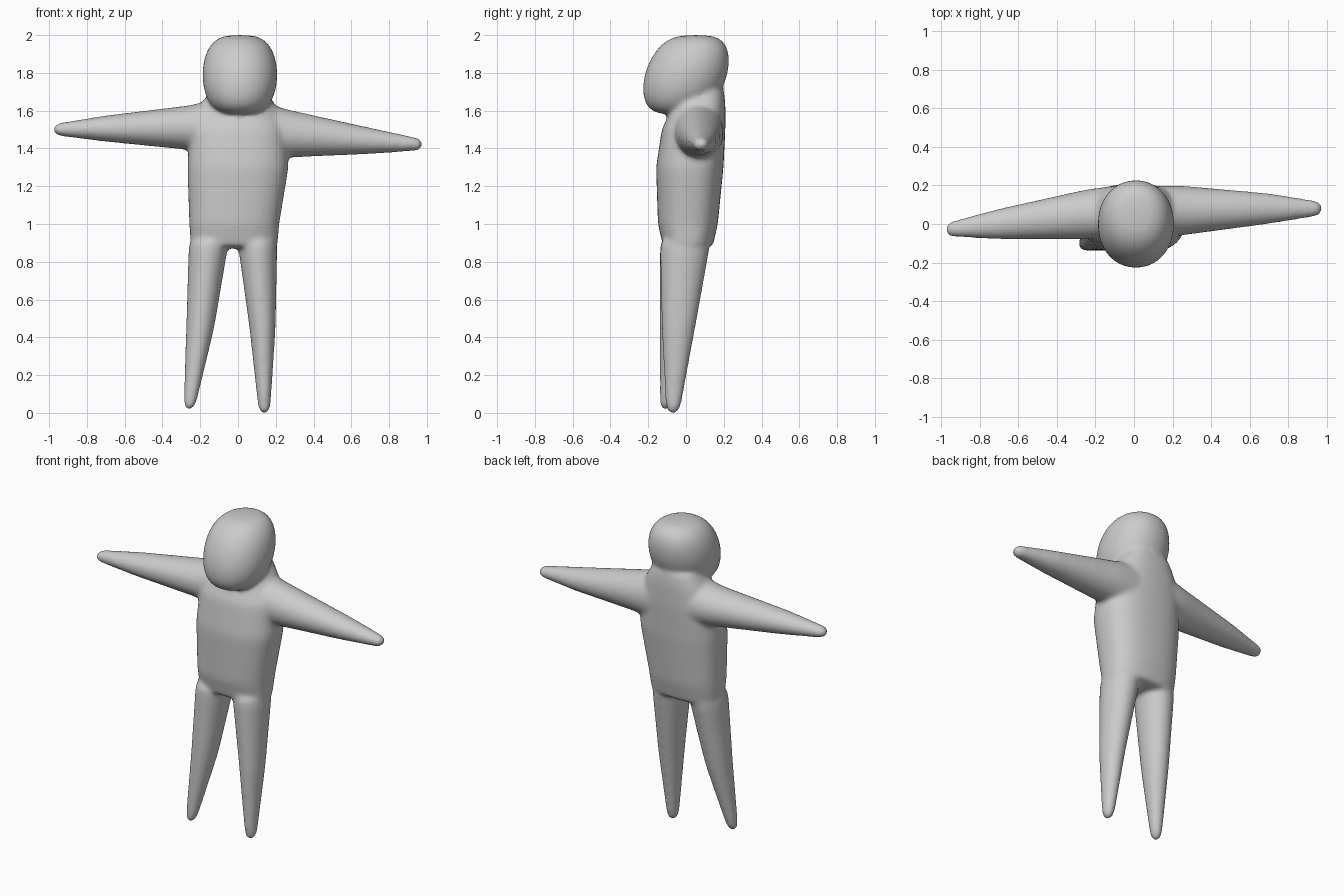
import bpy, bmesh, math
from mathutils import Vector

cube = bpy.data.objects.get("Cube")
if cube:
    bpy.data.objects.remove(cube, do_unlink=True)

SIDES = 24
STEPS = 5
X, Y, Z = Vector((1, 0, 0)), Vector((0, 1, 0)), Vector((0, 0, 1))
bm = bmesh.new()


def rounded(value, power):
    """Signed power, which makes a circle boxier when below one."""
    return math.copysign(abs(value) ** power, value)


def tube(stations, across, up, power=1.0):
    """Closed tube through (centre, half_across, half_up) stations, blended evenly between."""
    rings = []
    for (c0, a0, b0), (c1, a1, b1) in zip(stations, stations[1:]):
        for step in range(STEPS):
            t = step / STEPS
            rings.append((Vector(c0).lerp(Vector(c1), t), a0 + (a1 - a0) * t, b0 + (b1 - b0) * t))
    centre, a, b = stations[-1]
    rings.append((Vector(centre), a, b))
    loops = []
    for centre, a, b in rings:
        angles = [math.tau * i / SIDES for i in range(SIDES)]
        loops.append([bm.verts.new(centre + across * a * rounded(math.cos(t), power)
                                   + up * b * rounded(math.sin(t), power)) for t in angles])
    for low, high in zip(loops, loops[1:]):
        for i in range(SIDES):
            j = (i + 1) % SIDES
            bm.faces.new((low[i], low[j], high[j], high[i]))
    bm.faces.new(reversed(loops[0]))
    bm.faces.new(loops[-1])


def head(centre, half_width, half_depth, half_height, lean):
    """Boxy egg whose crown leans backwards and whose chin juts forwards."""
    stations = []
    for i in range(-7, 8):
        angle = math.pi / 2 * i / 7.3
        rise = half_height * math.sin(angle)
        swell = math.cos(angle) ** 0.6
        stations.append((Vector(centre) + Z * rise + Y * lean * rise,
                         half_width * swell, half_depth * swell))
    tube(stations, X, Y, 0.95)


# Torso, from the hips to the neck
tube([((-0.02, 0.01, 0.87), 0.23, 0.13),
      ((-0.02, 0.01, 1), 0.24, 0.16),
      ((0, 0.02, 1.3), 0.27, 0.18),
      ((0, 0.04, 1.5), 0.26, 0.17),
      ((0, 0.07, 1.63), 0.2, 0.14),
      ((0, 0.1, 1.72), 0.14, 0.1)], X, Y, 0.8)

head((0.01, 0, 1.79), 0.2, 0.22, 0.21, 0.25)

# Right leg, splayed outwards
tube([((-0.15, 0, 0.95), 0.11, 0.14),
      ((-0.2, -0.05, 0.45), 0.075, 0.09),
      ((-0.26, -0.11, 0.01), 0.03, 0.03)], X, Y)

# Left leg, nearly upright
tube([((0.1, 0, 0.95), 0.11, 0.14),
      ((0.13, -0.04, 0.45), 0.07, 0.09),
      ((0.14, -0.07, -0.01), 0.03, 0.035)], X, Y)

# Right arm, reaching slightly forward
tube([((-0.1, 0.06, 1.51), 0.14, 0.16),
      ((-0.25, 0.05, 1.51), 0.13, 0.12),
      ((-0.7, 0, 1.505), 0.08, 0.07),
      ((-0.98, -0.03, 1.5), 0.035, 0.03)], Y, Z)

# Left arm, drooping slightly
tube([((0.1, 0.06, 1.49), 0.14, 0.17),
      ((0.25, 0.07, 1.48), 0.13, 0.13),
      ((0.7, 0.08, 1.44), 0.08, 0.07),
      ((0.98, 0.08, 1.42), 0.035, 0.03)], Y, Z)

bmesh.ops.recalc_face_normals(bm, faces=bm.faces)
mesh = bpy.data.meshes.new("body")
bm.to_mesh(mesh)
bm.free()
body = bpy.data.objects.new("body", mesh)
bpy.context.collection.objects.link(body)

# Plain grey clay
grey = (0.6, 0.6, 0.6, 1)
clay = bpy.data.materials.new("grey clay")
clay.use_nodes = True
clay.diffuse_color = grey
clay.node_tree.nodes["Principled BSDF"].inputs["Base Color"].default_value = grey
mesh.materials.append(clay)

# Round the ends, fuse the parts into one skin and soften the joins
rounding = body.modifiers.new("rounding", "SUBSURF")
rounding.levels = rounding.render_levels = 1
fuse = body.modifiers.new("fuse", "REMESH")
fuse.mode = "VOXEL"
fuse.voxel_size = 0.012
fuse.use_smooth_shade = True
soften = body.modifiers.new("soften", "SMOOTH")
soften.factor = 0.5
soften.iterations = 12
